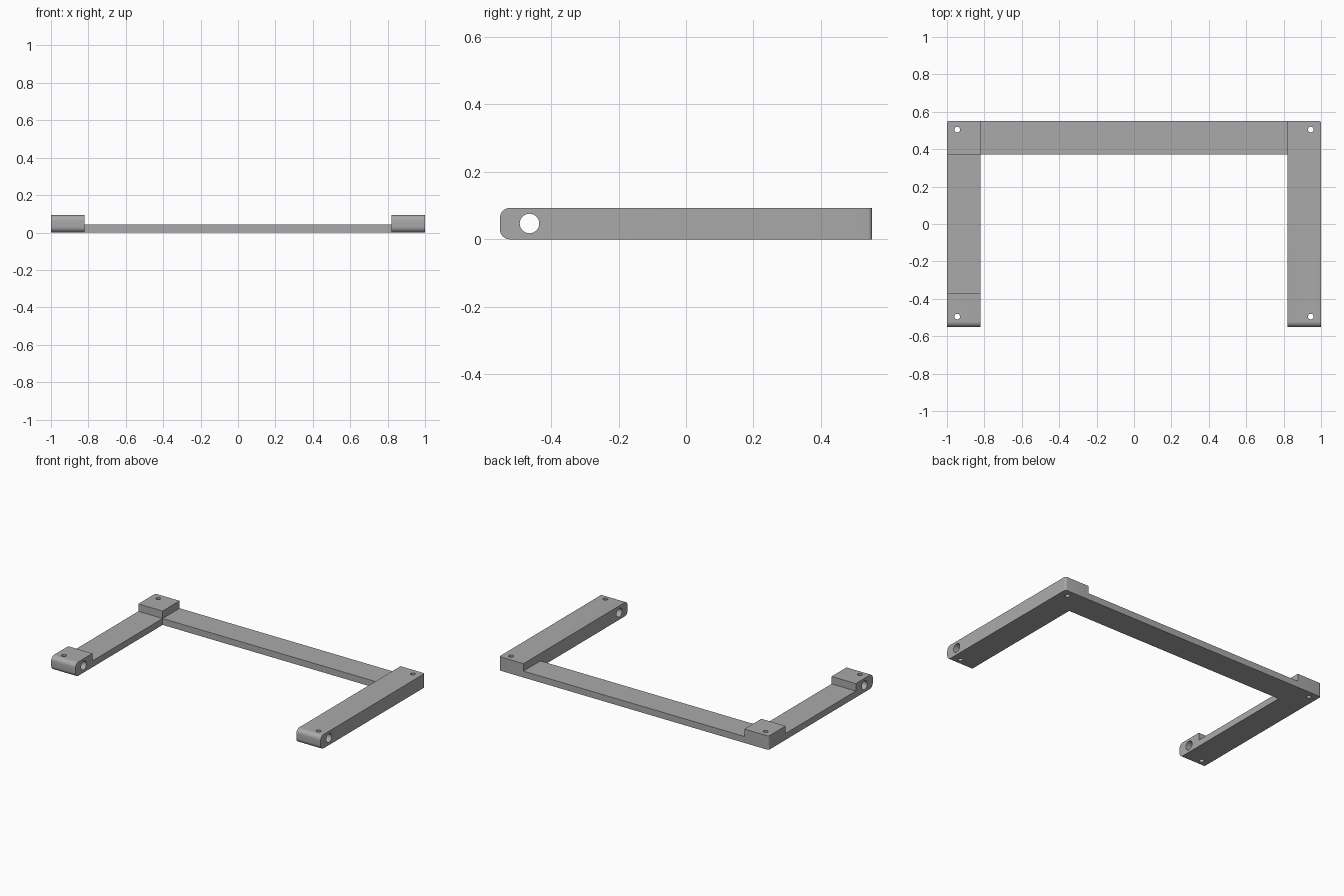
import bpy, bmesh, math

if "Cube" in bpy.data.objects:
    bpy.data.objects.remove(bpy.data.objects["Cube"])

# Main dimensions
X_OUT, X_IN = 1.0, 0.82          # arm sides
Y_END, Z_TOP, Z_LOW = 0.552, 0.093, 0.043
STEP = 0.372                     # where the raised end blocks begin
R_FRONT, R_BACK = 0.03, 0.013    # rounded front ends, rear corner

grey = bpy.data.materials.new("grey")
grey.diffuse_color = (0.4, 0.4, 0.4, 1)
grey.use_nodes = True
grey.node_tree.nodes["Principled BSDF"].inputs["Base Color"].default_value = grey.diffuse_color


def add_object(name, bm):
    bmesh.ops.recalc_face_normals(bm, faces=bm.faces)
    mesh = bpy.data.meshes.new(name)
    bm.to_mesh(mesh)
    bm.free()
    obj = bpy.data.objects.new(name, mesh)
    bpy.context.collection.objects.link(obj)
    mesh.materials.append(grey)
    return obj


def bevel(bm, edges, radius, segments):
    bmesh.ops.bevel(bm, geom=edges, offset=radius, segments=segments,
                    profile=0.5, affect='EDGES')


def prism(profile, x0, x1):
    """Extrude a (y, z) side profile along x."""
    bm = bmesh.new()
    face = bm.faces.new([bm.verts.new((x0, y, z)) for y, z in profile])
    new = bmesh.ops.extrude_face_region(bm, geom=[face])["geom"]
    verts = [g for g in new if isinstance(g, bmesh.types.BMVert)]
    bmesh.ops.translate(bm, vec=(x1 - x0, 0, 0), verts=verts)
    return bm


def drill(obj, radius, depth, location, rotation=(0, 0, 0)):
    """Cut a round through hole."""
    bpy.ops.mesh.primitive_cylinder_add(vertices=32, radius=radius, depth=depth,
                                        location=location, rotation=rotation)
    cutter = bpy.context.object
    cutter.hide_render = True
    cutter.data.materials.append(grey)
    mod = obj.modifiers.new("hole", 'BOOLEAN')
    mod.operation, mod.solver, mod.object = 'DIFFERENCE', 'EXACT', cutter
    bpy.context.view_layer.objects.active = obj
    bpy.ops.object.modifier_apply(modifier=mod.name)
    bpy.data.objects.remove(cutter)


def make_arm(name, side, profile):
    bm = prism(profile, side * X_IN, side * X_OUT)
    # round the front end, top and bottom
    front = [e for e in bm.edges
             if all(abs(v.co.y + Y_END) < 1e-4 for v in e.verts)
             and abs(e.verts[0].co.x - e.verts[1].co.x) > 0.1]
    bevel(bm, front, R_FRONT, 8)
    # round the outer rear corner
    rear = [e for e in bm.edges
            if all(abs(v.co.y - Y_END) < 1e-4 and abs(v.co.x) > 0.99 for v in e.verts)]
    bevel(bm, rear, R_BACK, 6)
    arm = add_object(name, bm)
    # vertical screw holes and the sideways rod hole
    for y in (-0.495, 0.505):
        drill(arm, 0.015, 0.4, (side * 0.945, y, 0.05))
    drill(arm, 0.029, 0.4, (side * 0.91, -0.464, 0.047), (0, math.pi / 2, 0))
    bpy.ops.object.select_all(action='DESELECT')
    arm.select_set(True)
    bpy.context.view_layer.objects.active = arm
    bpy.ops.object.shade_smooth_by_angle(angle=math.radians(30))


# Right arm: full height all along
make_arm("right_arm", 1, [(-Y_END, 0), (Y_END, 0), (Y_END, Z_TOP), (-Y_END, Z_TOP)])

# Left arm: raised blocks at both ends, low between them
make_arm("left_arm", -1, [(-Y_END, 0), (Y_END, 0), (Y_END, Z_TOP), (STEP, Z_TOP),
                          (STEP, Z_LOW), (-STEP, Z_LOW), (-STEP, Z_TOP), (-Y_END, Z_TOP)])

# Rear crossbar, open where it joins the arms
bar = prism([(STEP, 0), (Y_END, 0), (Y_END, Z_LOW), (STEP, Z_LOW)], -X_IN, X_IN)
bmesh.ops.delete(bar, geom=[f for f in bar.faces if abs(f.calc_center_median().x) > 0.5],
                 context='FACES_ONLY')
add_object("rear_crossbar", bar)
